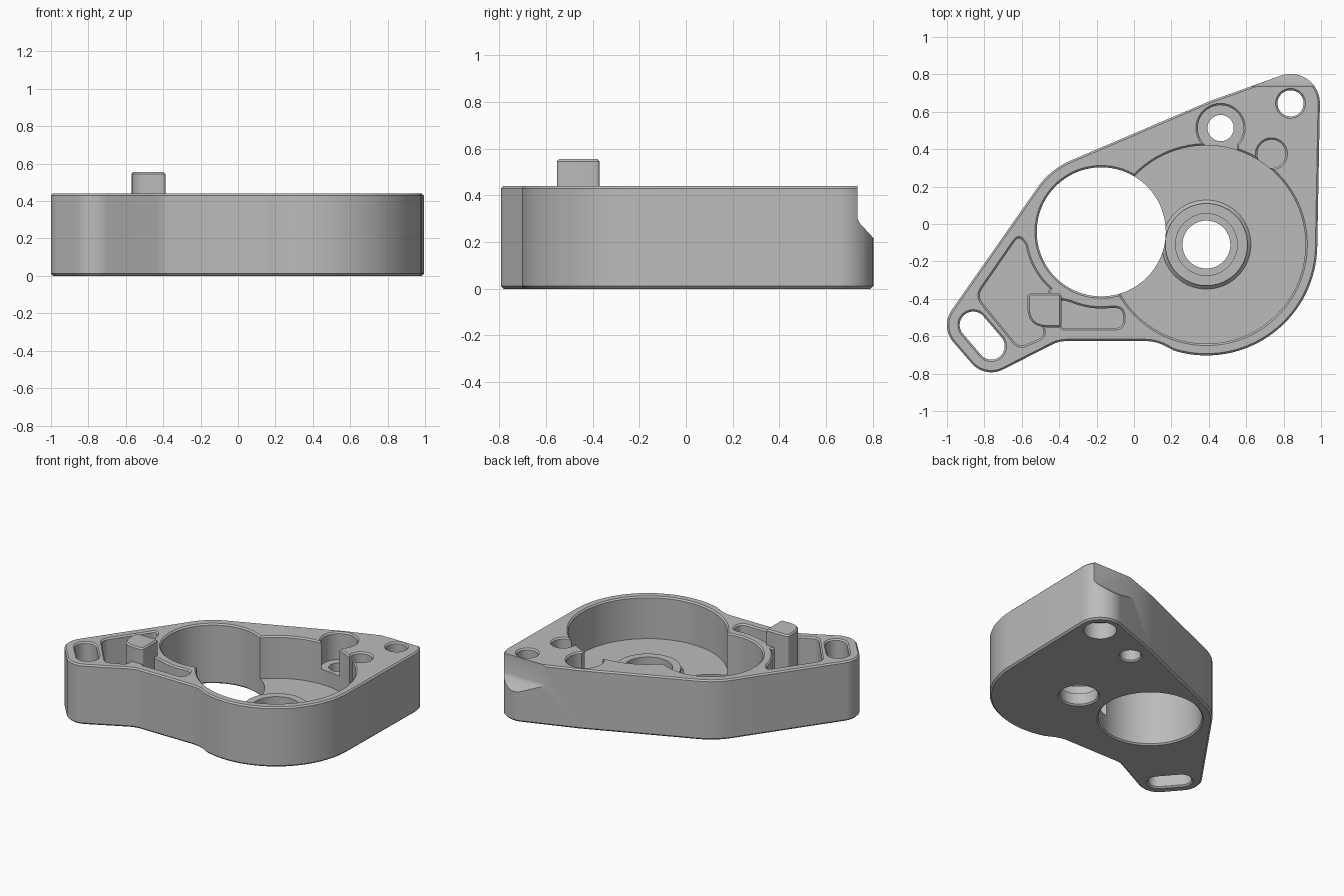
import bpy, bmesh
from math import cos, sin, radians
from mathutils import Vector

if "Cube" in bpy.data.objects:
    bpy.data.objects.remove(bpy.data.objects["Cube"])

TOP = 0.44
FLOOR = 0.13
HUB = (0.387, -0.11)
BORE = (-0.175, -0.042)
BOSS = (0.463, 0.513)
CORNER = (0.837, 0.645)
SLOT_A, SLOT_B = (-0.86, -0.54), (-0.763, -0.653)

metal = bpy.data.materials.new("light grey metal")
metal.use_nodes = True
grey = (0.5, 0.5, 0.5, 1)
metal.diffuse_color = grey
metal.node_tree.nodes["Principled BSDF"].inputs["Base Color"].default_value = grey


def arc(c, r, a0, a1, step=4):
    n = max(1, round(abs(a1 - a0) / step))
    angles = [radians(a0 + (a1 - a0) * i / n) for i in range(n + 1)]
    return [(c[0] + r * cos(a), c[1] + r * sin(a)) for a in angles]


def circle(c, r):
    return arc(c, r, 0, 360)[:-1]


def rounded(corners):
    """Polygon of (x, y, radius) corners, each rounded by a quadratic curve."""
    out = []
    for i, (x, y, r) in enumerate(corners):
        p = Vector((x, y))
        if not r:
            out.append((x, y))
            continue
        a = p + (Vector(corners[i - 1][:2]) - p).normalized() * r
        b = p + (Vector(corners[(i + 1) % len(corners)][:2]) - p).normalized() * r
        for k in range(7):
            t = k / 6
            out.append(tuple(a * (1 - t) ** 2 + p * 2 * t * (1 - t) + b * t * t))
    return out


def offset(points, d):
    """Move a counter-clockwise outline outwards by d."""
    pts = [Vector(p) for p in points]
    out = []
    for i, p in enumerate(pts):
        e0 = (p - pts[i - 1]).normalized()
        e1 = (pts[(i + 1) % len(pts)] - p).normalized()
        n0, n1 = Vector((e0.y, -e0.x)), Vector((e1.y, -e1.x))
        out.append(p + (n0 + n1) * d / max(0.4, 1 + n0.dot(n1)))
    return out


def loft(name, outline, sections):
    """Solid through copies of an outline at (z, offset) sections."""
    bm = bmesh.new()
    rings = [[bm.verts.new((p.x, p.y, z)) for p in offset(outline, d)]
             for z, d in sections]
    n = len(outline)
    for low, high in zip(rings, rings[1:]):
        for i in range(n):
            j = (i + 1) % n
            bm.faces.new((low[i], low[j], high[j], high[i]))
    bm.faces.new(rings[0][::-1])
    bm.faces.new(rings[-1])
    bmesh.ops.recalc_face_normals(bm, faces=bm.faces)
    mesh = bpy.data.meshes.new(name)
    bm.to_mesh(mesh)
    bm.free()
    mesh.materials.append(metal)
    ob = bpy.data.objects.new(name, mesh)
    bpy.context.collection.objects.link(ob)
    return ob


def combine(target, tool, operation="DIFFERENCE"):
    bpy.context.view_layer.objects.active = target
    mod = target.modifiers.new("combine", "BOOLEAN")
    mod.operation, mod.solver, mod.object = operation, "EXACT", tool
    bpy.ops.object.modifier_apply(modifier=mod.name)
    bpy.data.objects.remove(tool)


def cut(outline, bottom=None, flare_bottom=True, top=None):
    """Pocket down to bottom, or a through hole, with chamfered rims."""
    if bottom is not None:
        low = [(bottom, 0)]
    else:
        low = [(-0.02, 0.03 if flare_bottom else 0), (0.01, 0)]
    high = [(top, 0)] if top else [(TOP - 0.01, 0), (TOP + 0.02, 0.03)]
    combine(housing, loft("cutter", outline, low + high))


# Housing body: arcs joined by straight tangents, chamfered top and bottom
outline = (arc(HUB, 0.593, 253, 359, 3) + arc(CORNER, 0.157, -1, 110)
           + arc(BOSS, 0.155, 110, 113) + arc(BORE, 0.415, 113, 146)
           + arc(SLOT_A, 0.14, 146, 221) + arc(SLOT_B, 0.14, 221, 297)
           + rounded([(-0.7, -0.775, 0), (-0.4, -0.626, 0.04),
                      (0.12, -0.626, 0.06), (0.21, -0.676, 0)])[1:-1])
housing = loft("housing", outline,
               [(0, -0.012), (0.012, 0), (TOP - 0.01, 0), (TOP, -0.01)])

# Round gear pocket with a raised hub on its floor
cut(circle(HUB, 0.53), FLOOR)
hub = loft("hub", circle(HUB, 0.22),
           [(0.05, 0.018), (FLOOR, 0.018), (FLOOR + 0.018, 0), (FLOOR + 0.035, 0)])
combine(housing, hub, "UNION")

# Motor bore, hub hole with its counterbore
cut(circle(BORE, 0.345))
cut(circle(HUB, 0.128), top=0.3)
cut(circle(HUB, 0.165), 0.09, top=0.3)

# Screw boss recess opening into the gear pocket, and a small round recess
cut(circle(BOSS, 0.122), 0.24)
cut([(0.385, 0.36), (0.55, 0.36), (0.55, 0.45), (0.385, 0.45)], 0.24)
cut(circle(BOSS, 0.07), top=0.4)
cut(circle((0.735, 0.375), 0.076), 0.24)

# Corner screw hole, counterbored from below
cut(circle(CORNER, 0.07))
cut(circle(CORNER, 0.11), -0.02, top=0.12)

# Adjusting slot
cut(arc(SLOT_A, 0.072, 41, 221) + arc(SLOT_B, 0.072, 221, 401))

# Lightening pockets beside the motor bore
rim = [(x, y, 0) for x, y in arc(BORE, 0.41, 190, 222)]
large = rounded([(-0.615, -0.06, 0.04), (-0.84, -0.385, 0.05), (-0.615, -0.66, 0.04),
                 (-0.475, -0.6, 0.04), (-0.5, -0.52, 0), (-0.46, -0.52, 0),
                 (-0.46, -0.36, 0), (-0.45, -0.345, 0)] + rim[::-1])
cut(large, FLOOR)
rim = [(x, y, 0) for x, y in arc(BORE, 0.41, 247, 278)]
small = rounded([(-0.39, -0.405, 0.02), (-0.39, -0.557, 0.02), (-0.055, -0.557, 0.05),
                 (-0.06, -0.45, 0.04)] + rim[::-1])
cut(small, FLOOR)

# Relief cut across the back corner
relief = loft("relief", [(0.735, 0.5), (0.735, 0.3), (0.745, 0.28), (0.8, 0.22),
                         (0.9, 0.12), (0.9, 0.5)], [(0.45, 0), (1.1, 0)])
for v in relief.data.vertices:
    v.co = (v.co.z, v.co.x, v.co.y)
combine(housing, relief)

# Locating post
post = loft("locating_post",
            rounded([(-0.57, -0.553, 0.11), (-0.388, -0.553, 0.02),
                     (-0.388, -0.37, 0.02), (-0.57, -0.37, 0.02)]),
            [(0.1, 0), (0.545, 0), (0.555, -0.01)])

for ob in (housing, post):
    bpy.ops.object.select_all(action="DESELECT")
    ob.select_set(True)
    bpy.context.view_layer.objects.active = ob
    bpy.ops.object.shade_smooth_by_angle(angle=radians(30))
